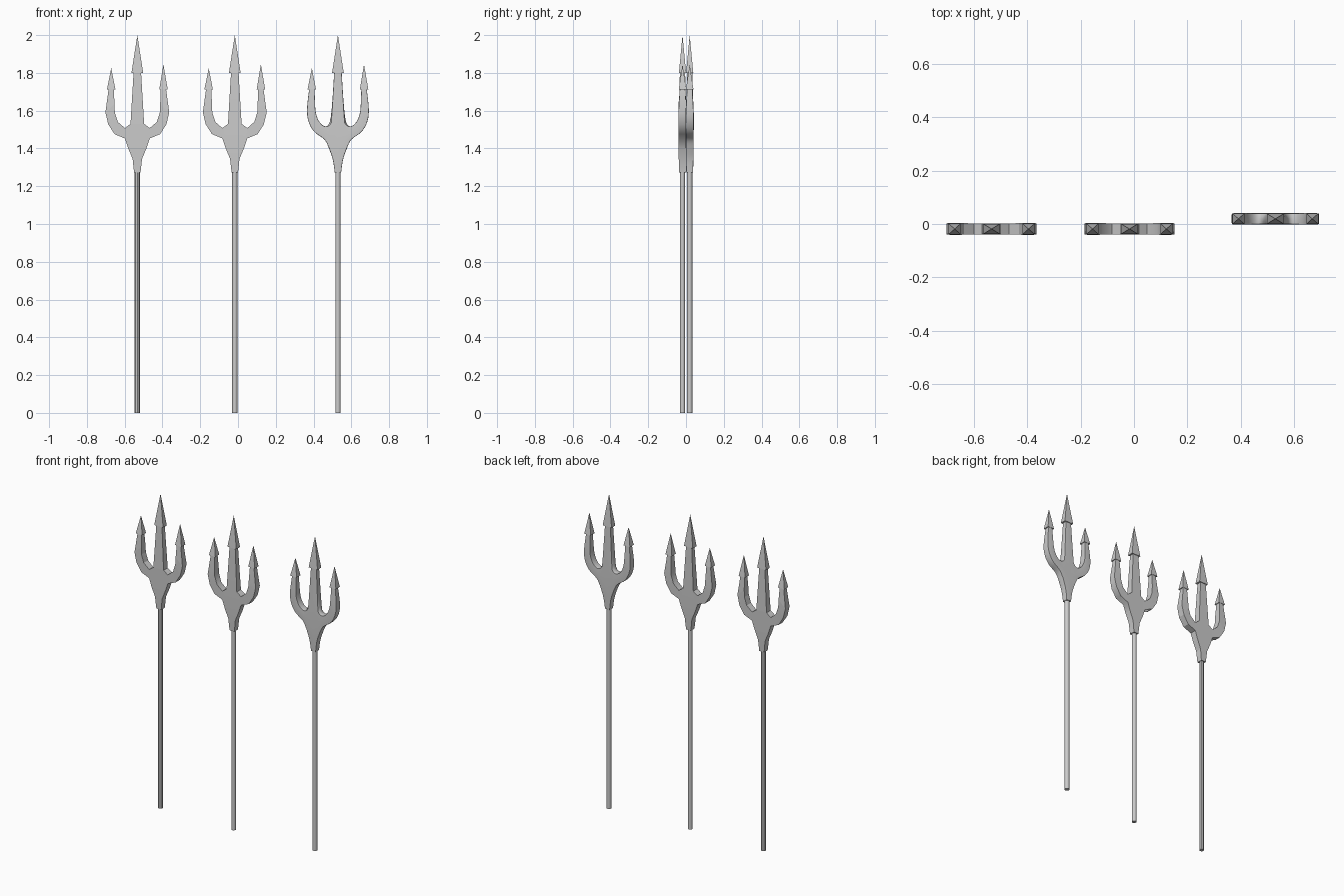
import bpy, bmesh, math

if "Cube" in bpy.data.objects:
    bpy.data.objects.remove(bpy.data.objects["Cube"])

# Centre spike rings: height, half width, half depth
CENTRE = [(1.272, .017, .018), (1.345, .025, .020), (1.40, .048, .021), (1.53, .036, .021),
          (1.80, .020, .014), (1.80, .031, .019)]
# Side tine rings: outer (x, z), inner (x, z), half depth
TINE = [(.048, 1.40, .036, 1.53, .021), (.066, 1.453, .066, 1.508, .021),
        (.121, 1.476, .103, 1.54, .0215), (.154, 1.528, .119, 1.59, .022),
        (.169, 1.59, .121, 1.635, .021), (.152, 1.715, .124, 1.715, .014),
        (.161, 1.712, .116, 1.712, .020)]


def loft(bm, rings, tip, crease, open_faces=(), cap=True):
    """Skin rectangular rings and finish with a creased pyramid tip."""
    loops = [[bm.verts.new(p) for p in ((xa, -d, za), (xa, d, za), (xb, d, zb), (xb, -d, zb))]
             for xa, za, xb, zb, d in rings]
    top = bm.verts.new(tip)
    last = len(loops) - 1
    if cap:
        bm.faces.new(loops[0])
    for i in range(last):
        for k in range(4):
            j = (k + 1) % 4
            if (i, k) not in open_faces:
                bm.faces.new((loops[i][k], loops[i][j], loops[i + 1][j], loops[i + 1][k]))
    for k in range(4):
        bm.faces.new((loops[last][k], loops[last][(k + 1) % 4], top))

    def set_crease(a, b, value):
        edge = bm.edges.get((a, b))
        if edge:
            edge[crease] = value

    # Firm long corners, fully sharp barbs and base
    for k in range(4):
        j = (k + 1) % 4
        for i in range(last):
            set_crease(loops[i][k], loops[i + 1][k], .7)
        set_crease(loops[last][k], top, 1.0)
        set_crease(loops[last][k], loops[last][j], 1.0)
        set_crease(loops[last - 1][k], loops[last - 1][j], 1.0)
        if cap:
            set_crease(loops[0][k], loops[0][j], 1.0)


def finish(bm, name, loc, smooth, rounded=False):
    mesh = bpy.data.meshes.new(name)
    bm.to_mesh(mesh)
    bm.free()
    ob = bpy.data.objects.new(name, mesh)
    ob.location = loc
    bpy.context.collection.objects.link(ob)
    if smooth:
        bpy.ops.object.select_all(action='DESELECT')
        ob.select_set(True)
        bpy.context.view_layer.objects.active = ob
        if rounded:
            sub = ob.modifiers.new("round", 'SUBSURF')
            sub.levels = sub.render_levels = 2
            bpy.ops.object.modifier_apply(modifier=sub.name)
        bpy.ops.object.shade_smooth_by_angle(angle=math.radians(50))
    return ob


def trident(label, x, y, sides, smooth, rounded):
    # Fork head: centre spike with a tine joined to each side
    bm = bmesh.new()
    crease = bm.edges.layers.float.new("crease_edge")
    loft(bm, [(-w, z, w, z, d) for z, w, d in CENTRE], (0, 0, 2), crease, ((2, 0), (2, 2)))
    for s, tip_z in ((-1, 1.825), (1, 1.845)):
        rings = [(s * a, za, s * b, zb, d) for a, za, b, zb, d in TINE]
        loft(bm, rings, (s * .138, 0, tip_z), crease, cap=False)
    bmesh.ops.remove_doubles(bm, verts=bm.verts, dist=.0004)
    bmesh.ops.recalc_face_normals(bm, faces=bm.faces)
    finish(bm, label + "_fork_head", (x, y, 0), smooth, rounded)
    # Shaft
    bm = bmesh.new()
    bmesh.ops.create_cone(bm, cap_ends=True, segments=sides, radius1=.014, radius2=.014, depth=1.31)
    finish(bm, label + "_shaft", (x, y, .655), smooth)


# Low-poly, smooth-shaded and rounded versions side by side
trident("low", -.533, -.0185, 8, False, False)
trident("medium", -.017, -.0185, 8, True, False)
trident("high", .529, .0195, 16, True, True)
